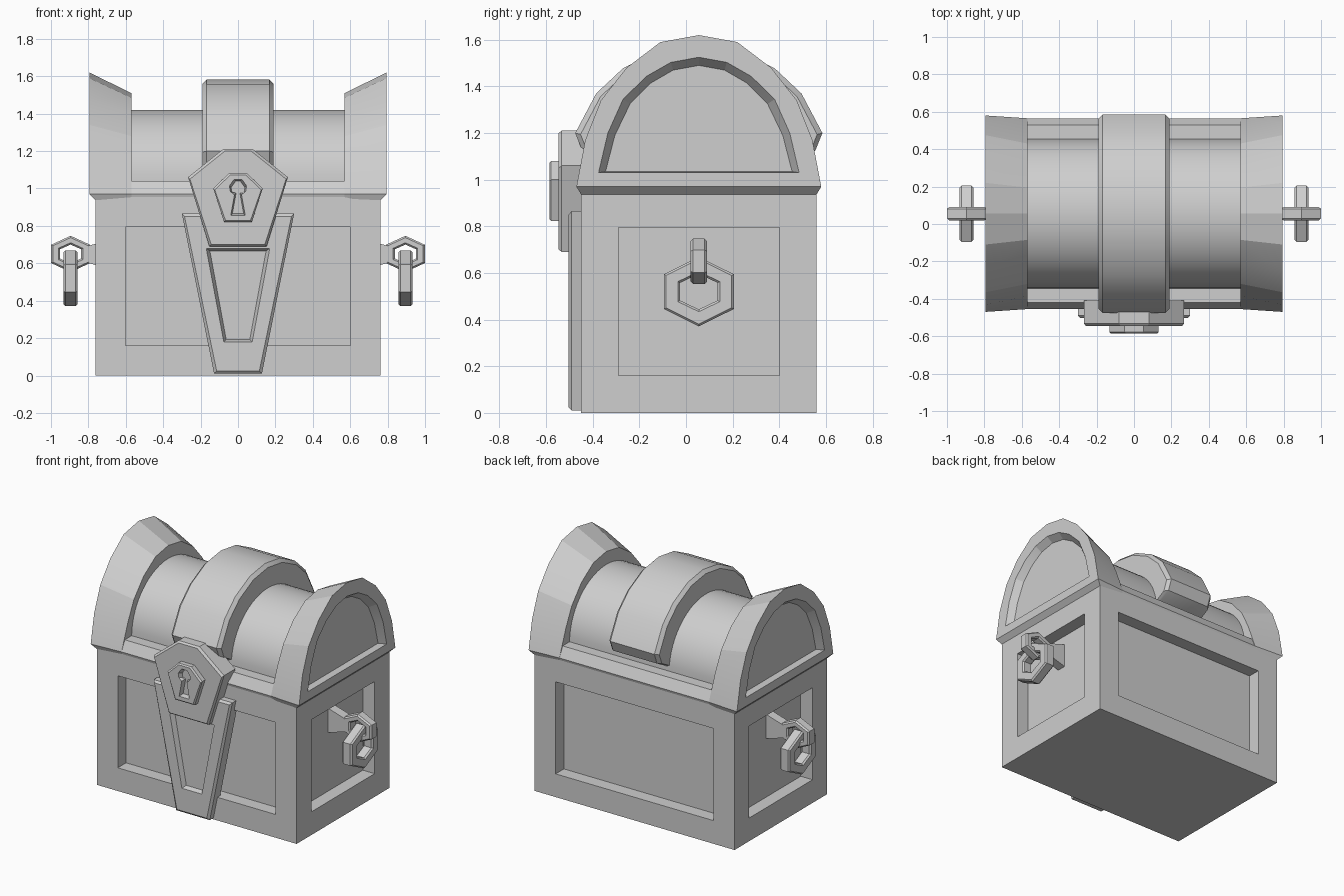
import bpy, bmesh, math
from mathutils import Vector

if "Cube" in bpy.data.objects:
    bpy.data.objects.remove(bpy.data.objects["Cube"])

CY = 0.055  # centre of the chest in y
grey = bpy.data.materials.new("plain grey")
grey.diffuse_color = (0.62, 0.62, 0.62, 1)
grey.use_nodes = True
grey.node_tree.nodes["Principled BSDF"].inputs["Base Color"].default_value = grey.diffuse_color


def finish(name, bm):
    bmesh.ops.recalc_face_normals(bm, faces=bm.faces)
    mesh = bpy.data.meshes.new(name)
    bm.to_mesh(mesh)
    bm.free()
    mesh.materials.append(grey)
    ob = bpy.data.objects.new(name, mesh)
    bpy.context.collection.objects.link(ob)
    return ob


def loft(name, sections, ring=False):
    """Skin equal-length closed outlines; cap the ends, or join them as a ring."""
    bm = bmesh.new()
    rows = [[bm.verts.new(p) for p in s] for s in sections]
    n = len(rows[0])
    pairs = list(zip(rows, rows[1:] + rows[:1])) if ring else list(zip(rows, rows[1:]))
    for a, b in pairs:
        for i in range(n):
            j = (i + 1) % n
            bm.faces.new((a[i], a[j], b[j], b[i]))
    if not ring:
        bm.faces.new(rows[0])
        bm.faces.new(rows[-1])
    return finish(name, bm)


def smooth(ob, angle):
    bpy.context.view_layer.objects.active = ob
    ob.select_set(True)
    bpy.ops.object.shade_smooth_by_angle(angle=math.radians(angle))
    ob.select_set(False)


def arch(x, half):
    """Mirror a half profile (apex first) into an outline across the chest."""
    pts = [(-y, z) for y, z in reversed(half)] + [(y, z) for y, z in half[1:]]
    return [(x, CY + y, z) for y, z in pts]


def front(y, half):
    """Mirror a right-hand half outline into one facing the front."""
    return [(x, y, z) for x, z in half] + [(-x, y, z) for x, z in reversed(half)]


def shrink(half, d, zc):
    """Pull an outline in by about d towards the height zc."""
    return [(x - d, z - math.copysign(d, z - zc)) for x, z in half]


# Body box with a straight-walled sunken panel on each upright side
bm = bmesh.new()
bmesh.ops.create_cube(bm, size=1)
for v in bm.verts:
    v.co = Vector((v.co.x * 1.525, v.co.y * 1.01 + CY, (v.co.z + 0.5) * 0.955))
bm.normal_update()
sides = [f for f in bm.faces if abs(f.normal.z) < 0.5]
bmesh.ops.inset_individual(bm, faces=sides, thickness=0.16, use_even_offset=True)
for f in bmesh.ops.extrude_discrete_faces(bm, faces=sides)["faces"]:
    f.normal_update()
    bmesh.ops.translate(bm, verts=f.verts, vec=f.normal * -0.09)
bmesh.ops.remove_doubles(bm, verts=bm.verts, dist=0.0001)
finish("body", bm)


# Lip beneath the lid, slightly waisted in the middle
def lip_outline(x, y, waist, z):
    p = [(x, y), (0.57, waist), (-0.57, waist), (-x, y)]
    p += [(-a, -b) for a, b in p]
    return [(a, CY + b, z) for a, b in p]


loft("lid_lip", [lip_outline(0.762, 0.505, 0.5, 0.937),
                 lip_outline(0.795, 0.525, 0.51, 0.97)])

# Flared lid ends with a sunken arched panel
OUTER = [(0, 1.62), (0.165, 1.59), (0.31, 1.48), (0.42, 1.34), (0.487, 1.17), (0.525, 0.97)]
NECK = [(0, 1.51), (0.14, 1.485), (0.27, 1.40), (0.375, 1.28), (0.44, 1.15), (0.51, 0.97)]
PANEL = [(0, 1.525), (0.12, 1.503), (0.225, 1.443), (0.325, 1.345), (0.39, 1.2), (0.43, 1.03)]
FLOOR = [(0, 1.49), (0.11, 1.47), (0.205, 1.415), (0.295, 1.325), (0.36, 1.19), (0.4, 1.035)]
for s, side in ((-1, "left"), (1, "right")):
    smooth(loft("lid_end_" + side, [arch(s * 0.75, FLOOR), arch(s * 0.795, PANEL),
                                    arch(s * 0.795, OUTER), arch(s * 0.57, NECK)]), 15)

# Lid sill and rounded barrel between the ends
SILL = [(0.475, 1.04), (0.51, 0.97), (0.49, 0.95)]
loft("lid_sill", [[(x, CY + y, z) for y, z in SILL] +
                  [(x, CY - y, z) for y, z in reversed(SILL)] for x in (-0.572, 0.572)])
BARREL = [(0.4 * math.sin(t), 1.035 + 0.385 * math.cos(t))
          for t in (math.pi / 2 * i / 14 for i in range(15))]
smooth(loft("lid_barrel", [arch(x, BARREL) for x in (-0.572, 0.572)]), 30)

# Raised band over the middle of the lid, with chamfered edges
BAND = [(0, 1.583), (0.165, 1.558), (0.325, 1.478), (0.44, 1.37),
        (0.53, 1.2), (0.5, 1.125), (0.38, 1.06)]
INNER = [(y * 0.957, 1.06 + (z - 1.06) * 0.957) for y, z in BAND]
smooth(loft("lid_band", [arch(-0.19, INNER), arch(-0.168, BAND),
                         arch(0.168, BAND), arch(0.19, INNER)]), 32)

# Tapered strap on the front with a sunken centre
STRAP = [(0.3, 0.865), (0.128, 0.01)]
loft("front_strap", [front(-0.42, STRAP), front(-0.49, STRAP),
                     front(-0.503, shrink(STRAP, 0.014, 0.4)),
                     front(-0.503, [(0.17, 0.68), (0.076, 0.18)]),
                     front(-0.473, [(0.15, 0.665), (0.063, 0.192)])])

# Lock plate and raised keyhole block
PLATE = [(0.08, 1.21), (0.267, 1.06), (0.153, 0.69)]
loft("lock_plate", [front(-0.41, PLATE), front(-0.533, PLATE),
                    front(-0.546, shrink(PLATE, 0.01, 0.95))])
BLOCK = [(0.05, 1.08), (0.132, 1.0), (0.075, 0.822)]
block = loft("keyhole_block", [front(-0.53, BLOCK), front(-0.578, BLOCK),
                               front(-0.586, shrink(BLOCK, 0.008, 0.95))])
KEY = [(0.022, 1.05), (0.047, 1.015), (0.042, 0.985), (0.02, 0.965), (0.04, 0.855)]
cutter = loft("keyhole_cutter", [front(-0.59, KEY), front(-0.555, shrink(KEY, 0.01, 0.97))])
cutter.hide_render = True
cut = block.modifiers.new("keyhole", 'BOOLEAN')
cut.operation = 'DIFFERENCE'
cut.solver = 'EXACT'
cut.object = cutter
bpy.context.view_layer.objects.active = block
bpy.ops.object.modifier_apply(modifier=cut.name)
bpy.data.objects.remove(cutter)


# Six-sided link with chamfered edges
def link(name, place, outer, inner, t, c=0.01):
    def hexagon(w, h, d):
        return [place(a, b, d) for a, b in
                ((0, h), (w, h / 2), (w, -h / 2), (0, -h), (-w, -h / 2), (-w, h / 2))]
    (ow, oh), (iw, ih) = outer, inner
    loft(name, [hexagon(ow, oh, c - t), hexagon(ow, oh, t - c),
                hexagon(ow - c, oh - c, t), hexagon(iw + c, ih + c, t),
                hexagon(iw, ih, t - c), hexagon(iw, ih, c - t),
                hexagon(iw + c, ih + c, -t), hexagon(ow - c, oh - c, -t)], ring=True)


# Side handles: wall bracket, fixed eye, hanging ring
for s, side in ((-1, "left"), (1, "right")):
    arm = [(0.66, 0.735), (0.81, 0.69), (0.81, 0.605), (0.66, 0.56)]
    loft("handle_bracket_" + side, [[(s * x, y, z) for x, z in arm] for y in (0.022, 0.088)])
    link("handle_eye_" + side, lambda a, b, d: (s * (0.895 + a), CY + d, 0.65 + b),
         (0.105, 0.097), (0.056, 0.05), 0.035)
    link("handle_ring_" + side, lambda a, b, d: (s * 0.895 + d, CY + a, 0.52 + b),
         (0.15, 0.149), (0.08, 0.076), 0.037)
